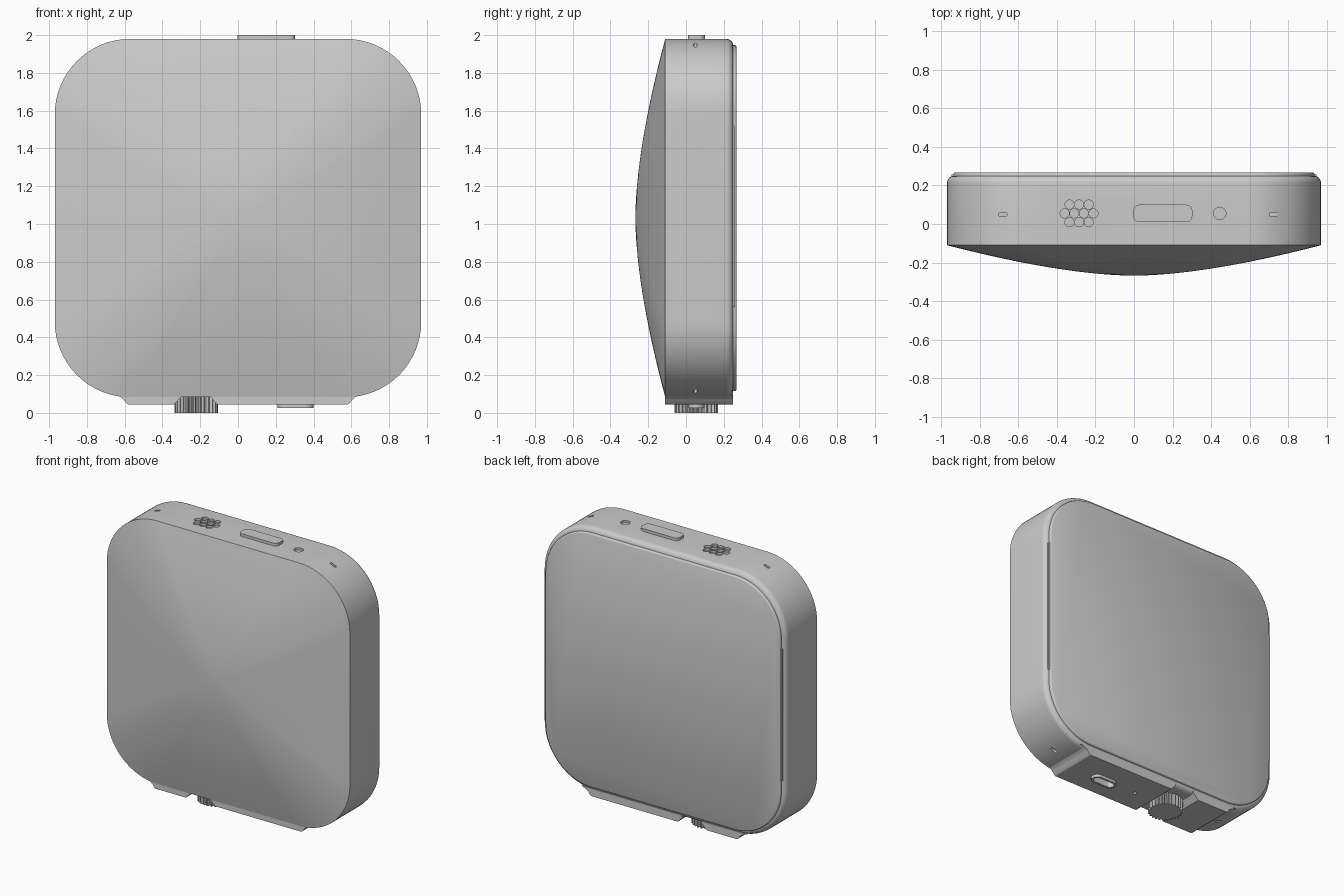
import bpy, bmesh
from math import sin, cos, pi, radians, hypot

if "Cube" in bpy.data.objects:
    bpy.data.objects.remove(bpy.data.objects["Cube"])

grey = bpy.data.materials.new("plain grey")
grey.use_nodes = True
GREY = (0.6, 0.6, 0.6, 1)
grey.diffuse_color = GREY
grey.node_tree.nodes["Principled BSDF"].inputs["Base Color"].default_value = GREY

W, H, R, MID = 1.94, 1.897, 0.4, 1.0315   # case outline and its centre height
FRONT, BACK = -0.11, 0.25
ROW = 0.055                               # depth of the row of controls


def rounded_rect(w, h, r, n=8, cx=0, cy=0):
    """Counter-clockwise outline of a rectangle with round corners."""
    pts = []
    for k, (sx, sy) in enumerate([(1, 1), (-1, 1), (-1, -1), (1, -1)]):
        for i in range(n + 1):
            a = (k + i / n) * pi / 2
            pts.append((cx + sx * (w / 2 - r) + r * cos(a),
                        cy + sy * (h / 2 - r) + r * sin(a)))
    return pts


def circle(r, cx, cy, n=24):
    return [(cx + r * cos(2 * pi * i / n), cy + r * sin(2 * pi * i / n)) for i in range(n)]


def case_outline(inset):
    return rounded_rect(W - 2 * inset, H - 2 * inset, R - inset, 16, 0, MID)


def loft(bm, rings, cap_start=True, cap_end=True):
    """Skin a list of rings of 3D points."""
    rows = [[bm.verts.new(p) for p in ring] for ring in rings]
    for a, b in zip(rows, rows[1:]):
        for i in range(len(a)):
            j = (i + 1) % len(a)
            bm.faces.new((a[i], a[j], b[j], b[i]))
    if cap_start:
        bm.faces.new(rows[0])
    if cap_end:
        bm.faces.new(rows[-1])
    return rows


def upright(pts, lo, hi):
    return [[(x, y, z) for x, y in pts] for z in (lo, hi)]


def depthwise(pts, y):
    return [(x, y, z) for x, z in pts]


def finish(name, bm):
    bmesh.ops.recalc_face_normals(bm, faces=bm.faces)
    mesh = bpy.data.meshes.new(name)
    bm.to_mesh(mesh)
    bm.free()
    mesh.materials.append(grey)
    ob = bpy.data.objects.new(name, mesh)
    bpy.context.collection.objects.link(ob)
    return ob


def solid(name, *lofts):
    bm = bmesh.new()
    for rings in lofts:
        loft(bm, rings)
    return finish(name, bm)


def smooth(ob, angle=30):
    bpy.ops.object.select_all(action='DESELECT')
    ob.select_set(True)
    bpy.context.view_layer.objects.active = ob
    bpy.ops.object.shade_smooth_by_angle(angle=radians(angle))


def cut(targets, cutter):
    """Subtract the cutter from each target, then discard it."""
    cutter.hide_render = True
    for ob in targets:
        mod = ob.modifiers.new("cut", 'BOOLEAN')
        mod.operation, mod.solver, mod.object = 'DIFFERENCE', 'EXACT', cutter
        bpy.ops.object.select_all(action='DESELECT')
        bpy.context.view_layer.objects.active = ob
        ob.select_set(True)
        bpy.ops.object.modifier_apply(modifier=mod.name)
    bpy.data.objects.remove(cutter)


# Case with a rounded back edge
FIL = 0.036
rings = [depthwise(case_outline(0), FRONT)]
for i in range(7):
    a = i / 6 * pi / 2
    rings.append(depthwise(case_outline(FIL * (1 - cos(a))), BACK - FIL + FIL * sin(a)))
case = solid("case", rings)

# Openings: speaker holes, round sensor, indicator slots
holes = []
for row, count in ((-1, 3), (0, 4), (1, 3)):
    for i in range(count):
        x = -0.285 + (i - (count - 1) / 2) * 0.05
        holes.append(upright(circle(0.0235, x, ROW + row * 0.046, 20), 1.965, 2.02))
holes.append(upright(circle(0.032, 0.445, ROW), 1.965, 2.02))
for x in (-0.68, 0.725):
    slot = rounded_rect(0.045, 0.018, 0.008, 4, x, ROW - 0.005)
    holes.append(upright(slot, 1.93, 2.02))
    holes.append(upright(slot, 0.02, 0.133))
cut([case], solid("hole_cutter", *holes))
smooth(case)

# Domed front cover: rings shrink from the case outline into a circle
edge = case_outline(0)
bm = bmesh.new()
rings = []
STEPS = 24
for k in range(STEPS):
    s = 1 - k / STEPS
    ring = []
    for x, z in edge:
        dx, dz = x, z - MID
        d = hypot(dx, dz)
        grow = s + (1 - s) * 0.97 / d
        ring.append((dx * s * grow, FRONT - 0.158 * (1 - s ** 1.8), MID + dz * s * grow))
    rings.append(ring)
rows = loft(bm, rings, cap_start=False, cap_end=False)
tip = bm.verts.new((0, FRONT - 0.158, MID))
last = rows[-1]
for i in range(len(last)):
    bm.faces.new((last[i], last[(i + 1) % len(last)], tip))
smooth(finish("front_cover", bm))

# Back plate with a softened rim
rim = [(0.033, 0.235), (0.033, 0.26), (0.036, 0.265), (0.042, 0.268)]
smooth(solid("back_plate", [depthwise(case_outline(i), y) for i, y in rim]), 40)

# Slim strips beside the back plate
for side, x in (("right", -0.938), ("left", 0.938)):
    strip = rounded_rect(0.016, 0.96, 0.006, 3, x, 1.04)
    solid(side + "_strip", [depthwise(strip, 0.24), depthwise(strip, 0.258)])

# Foot in two pieces with a gap for the dial
flare = [(0.66, 0.1), (0.62, 0.083), (0.603, 0.068), (0.592, 0.052), (0.58, 0.045)]
right = [(-x, z) for x, z in flare] + [(-0.34, 0.045), (-0.3, 0.085), (-0.3, 0.1)]
left = flare + [(-0.11, 0.045), (-0.145, 0.085), (-0.145, 0.1)]
feet = [solid(name, [depthwise(p, FRONT), depthwise(p, BACK)])
        for name, p in (("right_foot", right), ("left_foot", left))]

# Charging port collar and the openings in the foot
port = solid("port_collar",
             upright(rounded_rect(0.19, 0.085, 0.042, 8, 0.305, ROW), 0.025, 0.07))
cut([feet[1], port], solid("port_cutter",
    upright(rounded_rect(0.16, 0.055, 0.027, 8, 0.305, ROW), 0.0, 0.08),
    upright(circle(0.012, 0.04, ROW, 16), 0.0, 0.07)))
for ob in feet + [port]:
    smooth(ob)

# Top button
button = rounded_rect(0.305, 0.09, 0.03, 6, 0.15, ROW)
smooth(solid("top_button", upright(button, 1.97, 2.0)))

# Knurled dial
TEETH = 26
knurl = []
for i in range(TEETH * 4):
    r = 0.115 if i % 4 < 2 else 0.101
    a = 2 * pi * i / (TEETH * 4)
    knurl.append((-0.222 + r * cos(a), ROW + r * sin(a)))
solid("dial", upright(knurl, 0.0, 0.084))
